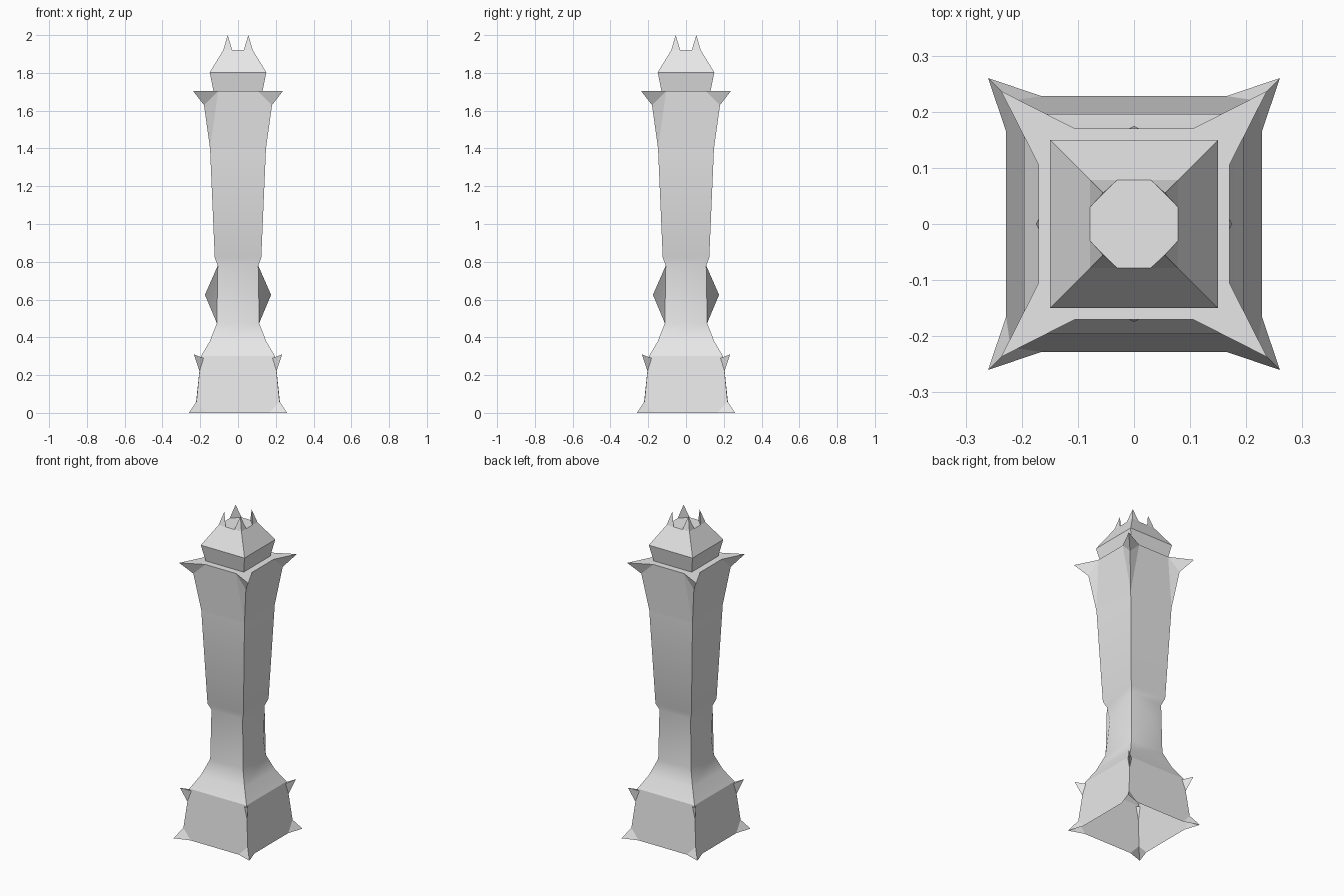
import bpy, bmesh
from math import pi
from mathutils import Matrix, Vector

cube = bpy.data.objects.get("Cube")
if cube:
    bpy.data.objects.remove(cube, do_unlink=True)

stone = bpy.data.materials.new("grey_stone")
stone.use_nodes = True
stone.diffuse_color = (0.8, 0.8, 0.8, 1)
stone.node_tree.nodes["Principled BSDF"].inputs["Base Color"].default_value = (0.8, 0.8, 0.8, 1)


def four_sided(name, side_faces, smooth_range=None):
    """Repeat the faces of the front side around z and weld the seams."""
    bm = bmesh.new()
    for turn in range(4):
        rot = Matrix.Rotation(turn * pi / 2, 3, 'Z')
        for pts in side_faces:
            bm.faces.new([bm.verts.new(rot @ Vector(p)) for p in pts])
    bmesh.ops.remove_doubles(bm, verts=bm.verts[:], dist=0.0005)
    bmesh.ops.recalc_face_normals(bm, faces=bm.faces[:])
    if smooth_range:
        low, high = smooth_range
        for f in bm.faces:
            f.smooth = all(low <= v.co.z <= high for v in f.verts)
        # the four upright corners stay crisp
        for e in bm.edges:
            a, b = (v.co for v in e.verts)
            on_corner = all(abs(abs(p.x) - abs(p.y)) < 0.001 for p in (a, b))
            if on_corner and a.x * b.x > 0 and a.y * b.y > 0:
                e.smooth = False
    mesh = bpy.data.meshes.new(name)
    bm.to_mesh(mesh)
    bm.free()
    mesh.materials.append(stone)
    obj = bpy.data.objects.new(name, mesh)
    bpy.context.collection.objects.link(obj)
    return obj


def corner(r, z, s=1):
    return (s * r, -r, z)


def band(lower, upper):
    """Flat strip of the front side between two square levels."""
    return [corner(*lower, -1), corner(*lower), corner(*upper), corner(*upper, -1)]


def mirrored(faces):
    return faces + [[(-x, y, z) for x, y, z in reversed(f)] for f in faces]


# Tower shaft: flared foot, waist with a bulge on each side, horned crown
foot, ledge, slope = (0.22, 0.06), (0.196, 0.3), (0.149, 0.38)
waist_low, waist_high = (0.112, 0.475), (0.107, 0.78)
shaft_low, shaft_high = (0.123, 0.82), (0.148, 1.4)
horn_root, horn_tip = (0.18, 1.63), (0.237, 1.703)
foot_mid, crown_mid = (0.165, -0.228, 0), (0.105, -0.17, 1.703)
flip = lambda p: (-p[0], p[1], p[2])

shaft = [band(a, b) for a, b in ((ledge, slope), (slope, waist_low),
                                 (waist_high, shaft_low), (shaft_low, shaft_high))]
shaft.append([flip(foot_mid), foot_mid, corner(*foot), corner(*ledge),
              corner(*ledge, -1), corner(*foot, -1)])
shaft += mirrored([[foot_mid, corner(0.26, 0), corner(*foot)]])

# waist bulge: a low pyramid on each side
rim = band(waist_low, waist_high)
peak = (0, -0.175, 0.625)
shaft += [[rim[i], rim[(i + 1) % 4], peak] for i in range(4)]

# crown horns and top
shaft.append([corner(*shaft_high, -1), corner(*shaft_high), crown_mid, flip(crown_mid)])
shaft += mirrored([[corner(*shaft_high), corner(*horn_root), crown_mid],
                   [corner(*horn_root), corner(*horn_tip), crown_mid]])
shaft.append([flip(crown_mid), crown_mid, corner(0.1, 1.703), corner(0.1, 1.703, -1)])
shaft += mirrored([[crown_mid, corner(*horn_tip), corner(0.1, 1.703)]])
four_sided("tower_shaft", shaft, (ledge[1] - 0.001, shaft_high[1] + 0.001))

# Claws on the corners of the base
left, right = (0.178, -0.194, 0.288), (0.194, -0.178, 0.288)
root, tip = (0.2, -0.2, 0.21), (0.234, -0.234, 0.31)
four_sided("base_claws", [[left, root, tip], [root, right, tip],
                          [right, left, tip], [left, right, root]])

# Head: flared block, hipped roof, four prongs around an eight-sided top
eave, roof_top, z_top = (0.15, 1.803), 0.078, 1.92
notch, prong = (0.03, -roof_top, z_top), (0.055, -0.055, 2.0)
head = [band((0.13, 1.703), eave),
        [corner(*eave, -1), corner(*eave), corner(roof_top, z_top), notch,
         flip(notch), corner(roof_top, z_top, -1)],
        [flip(notch), notch, (0, 0, z_top)],
        [notch, (roof_top, -0.03, z_top), (0, 0, z_top)],
        [notch, prong, (roof_top, -0.03, z_top)]]
head += mirrored([[notch, corner(roof_top, z_top), prong]])
four_sided("head", head)
